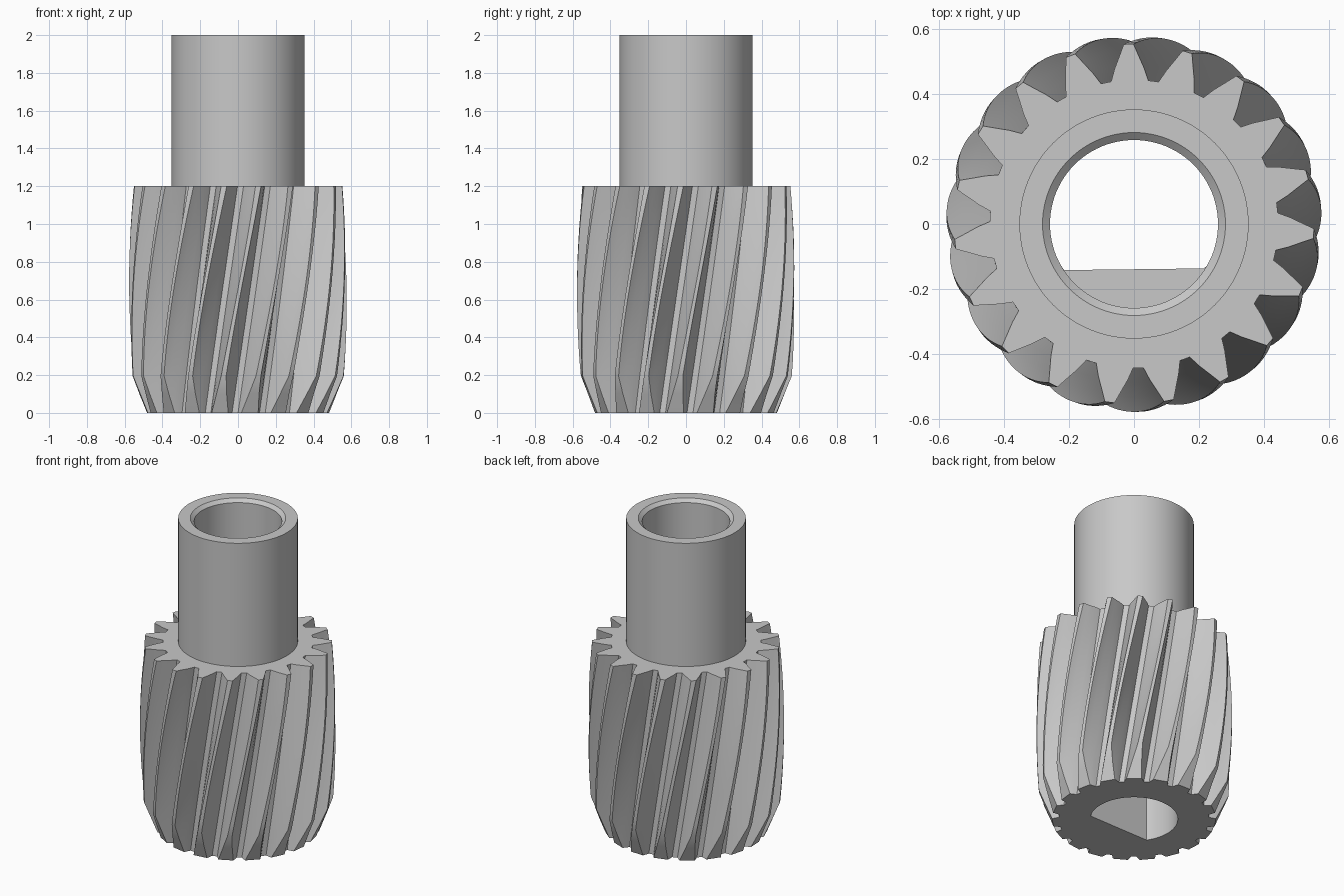
import bpy, bmesh, math
from math import sin, cos, pi

if "Cube" in bpy.data.objects:
    bpy.data.objects.remove(bpy.data.objects["Cube"])

TEETH, ROOT, GEAR_TOP, TWIST = 19, 0.443, 1.2, 0.33
PHASE = -pi / 2 + 0.03  # direction of one tooth gap at the gear top
FLANK = [(ROOT, 0.036), (0.49, 0.08), (0.54, 0.132), (0.59, 0.156)]  # radius, half gap angle

steel = bpy.data.materials.new("grey_steel")
steel.use_nodes = True
steel.diffuse_color = (0.58, 0.58, 0.58, 1)
steel.node_tree.nodes["Principled BSDF"].inputs["Base Color"].default_value = (0.58, 0.58, 0.58, 1)


def loft(name, rings):
    """Closed solid skinned through equal-length rings, bottom to top."""
    bm = bmesh.new()
    rows = [[bm.verts.new(p) for p in ring] for ring in rings]
    n = len(rows[0])
    for low, high in zip(rows, rows[1:]):
        for i in range(n):
            j = (i + 1) % n
            bm.faces.new((low[i], low[j], high[j], high[i]))
    bm.faces.new(rows[0][::-1])
    bm.faces.new(rows[-1])
    bmesh.ops.remove_doubles(bm, verts=bm.verts, dist=1e-5)
    bmesh.ops.recalc_face_normals(bm, faces=bm.faces)
    mesh = bpy.data.meshes.new(name)
    bm.to_mesh(mesh)
    bm.free()
    mesh.materials.append(steel)
    obj = bpy.data.objects.new(name, mesh)
    bpy.context.collection.objects.link(obj)
    return obj


def circle(r, z, flat=None, n=96):
    """Round ring, optionally cut by a slightly tilted flat near y = flat."""
    pts = [(r * cos(2 * pi * i / n), r * sin(2 * pi * i / n)) for i in range(n)]
    return [(x, y if flat is None else max(y, flat + 0.012 * x), z) for x, y in pts]


def gap_angle(r):
    for (r0, a0), (r1, a1) in zip(FLANK, FLANK[1:]):
        if r <= r1:
            return a0 + (a1 - a0) * (r - r0) / (r1 - r0)
    return FLANK[-1][1]


def tip_radius(z):
    """Barrel-shaped crown with a tapered lead-in at the bottom."""
    crown = 0.577 - 0.08 * (z - 0.65) ** 2
    return min(crown, 0.482 + 0.4 * z)


def gear_ring(z):
    tip, ring = tip_radius(z), []
    side = [ROOT + (tip - ROOT) * t / 3 for t in range(4)]
    for k in range(TEETH):
        gap = PHASE + 2 * pi * k / TEETH + TWIST * (z - GEAR_TOP)
        half = [(r, gap_angle(r)) for r in side]
        outline = [(r, -a) for r, a in reversed(half)] + half
        ring += [(r * cos(gap + a), r * sin(gap + a), z) for r, a in outline]
    return ring


def boolean(target, tool, operation):
    mod = target.modifiers.new(operation.lower(), "BOOLEAN")
    mod.operation, mod.object, mod.solver = operation, tool, "EXACT"
    bpy.context.view_layer.objects.active = target
    bpy.ops.object.modifier_apply(modifier=mod.name)
    bpy.data.objects.remove(tool)


# Helical gear with crowned teeth
levels = [0, 0.1, 0.195] + [0.195 + (GEAR_TOP - 0.195) * i / 14 for i in range(1, 15)]
gear = loft("helical_pinion", [gear_ring(z) for z in levels])

# Hollow shaft
boolean(gear, loft("shaft", [circle(0.352, 1.0), circle(0.352, 2.0)]), "UNION")

# Bore: D-shaped below a ledge, round above, chamfered mouth
LEDGE, FLAT, BORE = 1.0, -0.139, 0.258
bore = loft("bore_cutter", [
    circle(BORE, -0.1, FLAT), circle(BORE, LEDGE, FLAT), circle(BORE, LEDGE),
    circle(BORE, 1.98), circle(0.304, 2.02)])
bore.hide_render = True
boolean(gear, bore, "DIFFERENCE")

# Smooth curved walls, keep machined edges crisp
bpy.ops.object.select_all(action="DESELECT")
gear.select_set(True)
bpy.context.view_layer.objects.active = gear
bpy.ops.object.shade_smooth_by_angle(angle=math.radians(20))
